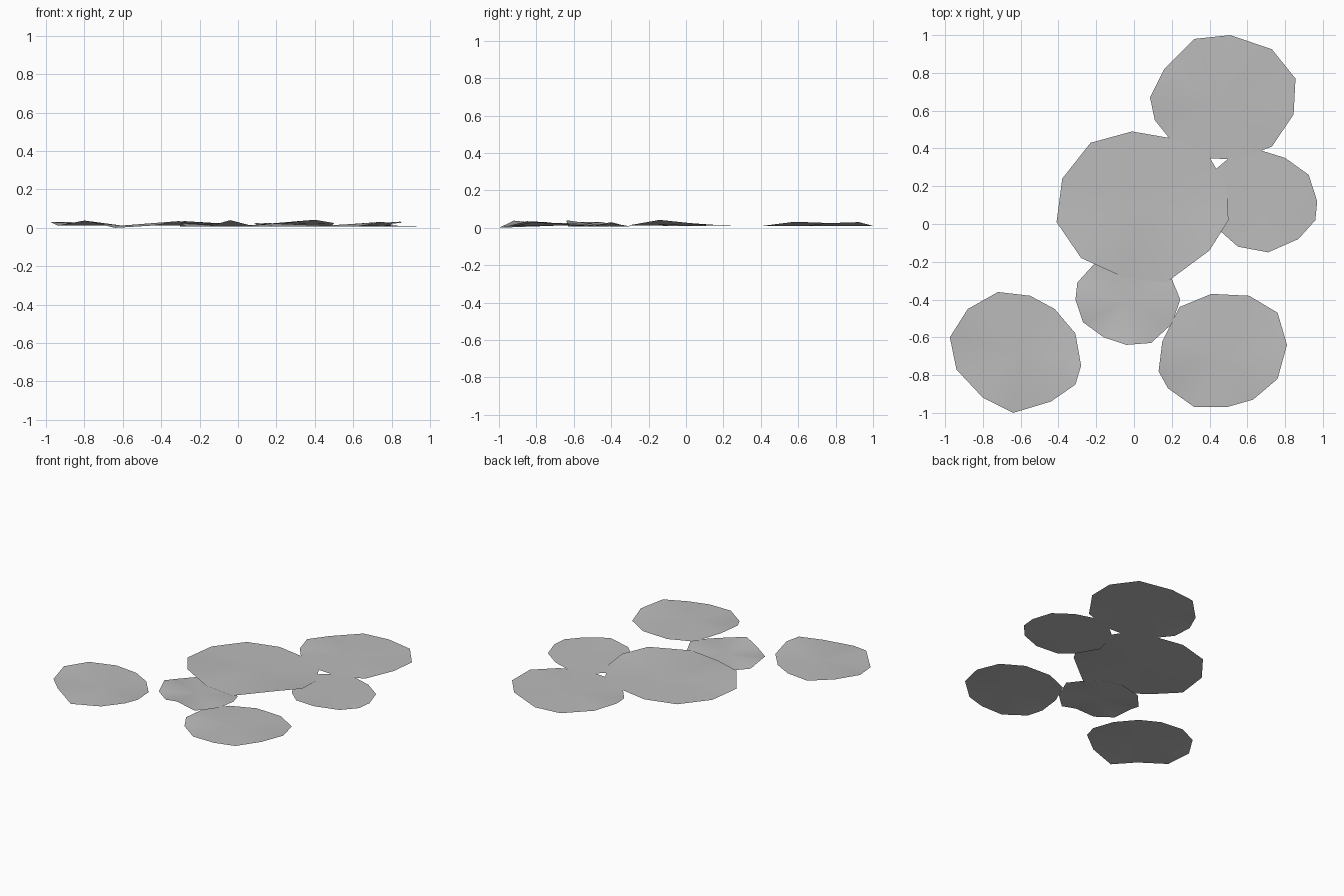
import bpy
import bmesh
from mathutils import Vector

default_cube = bpy.data.objects.get("Cube")
if default_cube:
    bpy.data.objects.remove(default_cube, do_unlink=True)


def make_material(name, value):
    material = bpy.data.materials.new(name)
    material.use_nodes = True
    colour = (value, value, value, 1.0)
    material.diffuse_color = colour
    shader = material.node_tree.nodes["Principled BSDF"]
    shader.inputs["Base Color"].default_value = colour
    return material


grey = make_material("pale grey", 0.5)


def make_puddle(name, outline, raised, rest_height=0.01, centre_height=0.012):
    """Build a thin sheet as a fan around its centre, with some rim corners curled up."""
    bm = bmesh.new()
    rim = []
    for index, (x, y) in enumerate(outline):
        height = raised.get(index, rest_height)
        rim.append(bm.verts.new((x, y, height)))
    middle = sum((vert.co for vert in rim), Vector()) / len(rim)
    middle.z = centre_height
    centre = bm.verts.new(middle)
    for index, vert in enumerate(rim):
        following = rim[(index + 1) % len(rim)]
        bm.faces.new((centre, vert, following))
    # Every face of the sheet looks upward
    for face in bm.faces:
        face.normal_update()
        if face.normal.z < 0:
            face.normal_flip()
        face.smooth = True
    mesh = bpy.data.meshes.new(name)
    bm.to_mesh(mesh)
    bm.free()
    mesh.materials.append(grey)
    puddle = bpy.data.objects.new(name, mesh)
    bpy.context.scene.collection.objects.link(puddle)
    return puddle


# Separate sheet at the front right
make_puddle(
    "front_right_puddle",
    [(-.72, -.36), (-.55, -.38), (-.42, -.45), (-.31, -.58),
     (-.28, -.75), (-.31, -.85), (-.44, -.94), (-.64, -1),
     (-.8, -.92), (-.94, -.77), (-.975, -.6), (-.88, -.45)],
    raised={4: .03, 5: .035, 7: 0, 8: .038, 10: .03, 11: .03},
    rest_height=.012)

# Separate sheet at the front left
make_puddle(
    "front_left_puddle",
    [(.41, -.37), (.61, -.38), (.76, -.47), (.81, -.64),
     (.76, -.82), (.63, -.93), (.49, -.97), (.32, -.97),
     (.18, -.87), (.13, -.78), (.15, -.62), (.24, -.44)],
    raised={3: .02, 4: .03, 9: .025, 10: .025},
    rest_height=.008)

# Small sheet tucked below the large one
make_puddle(
    "small_puddle",
    [(-.04, -.64), (.09, -.63), (.2, -.53), (.245, -.4),
     (.2, -.29), (.1, -.2), (-.03, -.16), (-.2, -.2),
     (-.3, -.31), (-.31, -.4), (-.27, -.52), (-.16, -.6)],
    raised={0: .04, 3: .025, 9: .03},
    rest_height=.006, centre_height=.008)

# Large sheet in the middle
make_puddle(
    "large_puddle",
    [(-.01, .49), (-.23, .43), (-.38, .24), (-.41, .01),
     (-.28, -.18), (-.06, -.28), (.17, -.31), (.4, -.14),
     (.5, .02), (.49, .2), (.39, .37), (.22, .45)],
    raised={4: .035, 7: .042, 8: .025},
    rest_height=.012, centre_height=.014)

# Sheet at the model's left
make_puddle(
    "left_puddle",
    [(.97, .12), (.925, .26), (.8, .35), (.67, .39),
     (.51, .355), (.42, .28), (.38, .1), (.46, -.04),
     (.55, -.12), (.71, -.15), (.87, -.08), (.96, .02)],
    raised={9: .02},
    rest_height=.008, centre_height=.01)

# Sheet at the back
make_puddle(
    "back_puddle",
    [(.51, 1), (.73, .925), (.855, .77), (.845, .58),
     (.73, .41), (.55, .34), (.37, .35), (.19, .45),
     (.11, .55), (.085, .67), (.16, .82), (.32, .98)],
    raised={1: .03, 2: .025, 3: .032, 9: .025},
    rest_height=.01, centre_height=.01)
